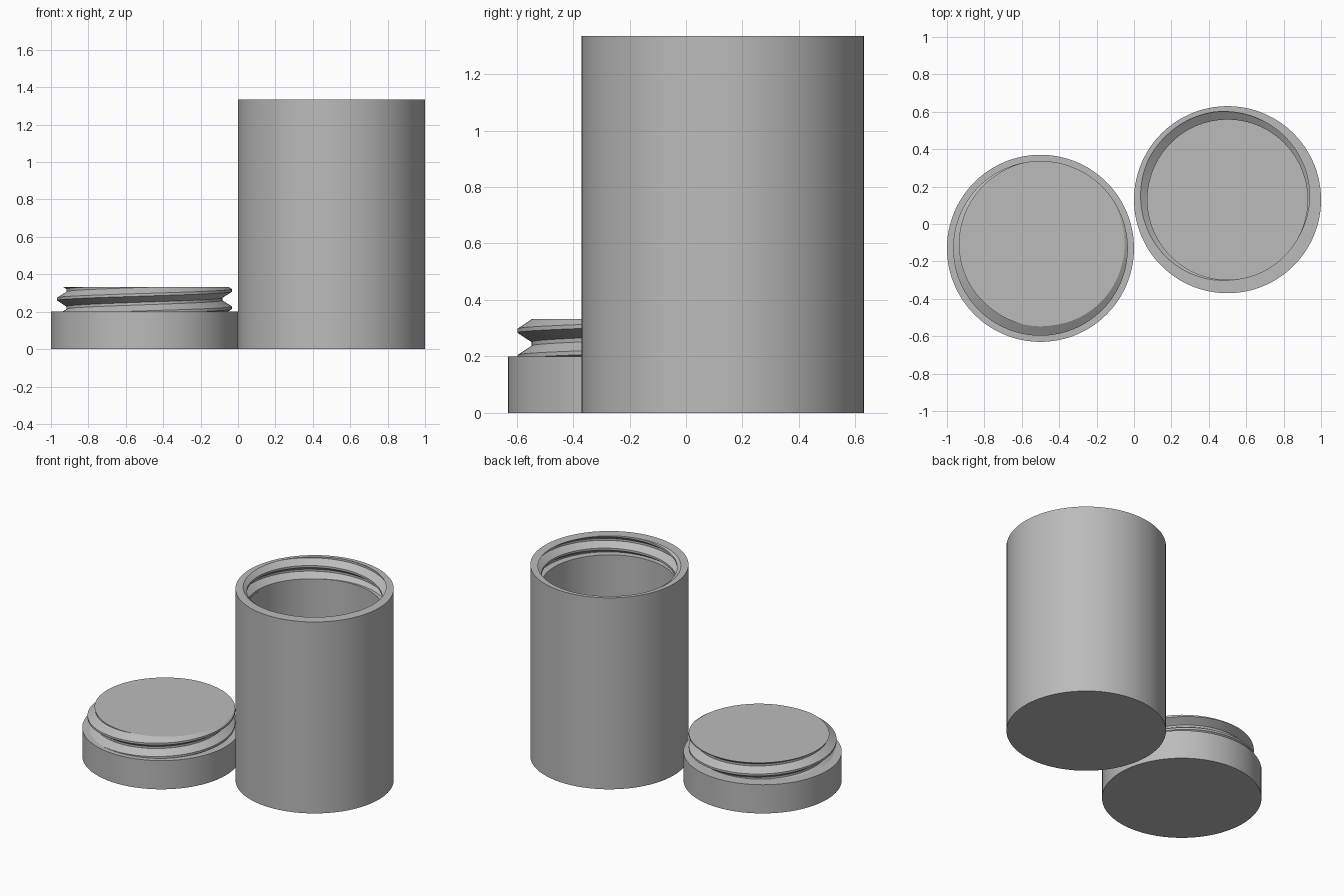
import bpy, bmesh, math

if "Cube" in bpy.data.objects:
    bpy.data.objects.remove(bpy.data.objects["Cube"])

SEG = 144            # columns around each part
PITCH = 0.093        # rise of the screw thread per turn
R = 0.5              # outer radius of both parts

grey = bpy.data.materials.new("plain grey")
grey.diffuse_color = (0.50, 0.50, 0.50, 1)
grey.use_nodes = True
grey.node_tree.nodes["Principled BSDF"].inputs["Base Color"].default_value = grey.diffuse_color


def thread_column(turn, phase, z_ref, z_lo, z_hi, r_root, r_crest):
    """Profile of a right-handed thread at one angle (in turns), clipped to a height range."""
    flat = 0.007                                   # half width of crest and root flats
    centre = z_ref + PITCH * (turn - phase)        # height of a crest at this angle

    def radius(z):
        d = abs((z - centre + PITCH / 2) % PITCH - PITCH / 2)
        t = (d - flat) / (PITCH / 2 - 2 * flat)
        return r_crest + (r_root - r_crest) * min(1, max(0, t))

    pts = []
    n = math.ceil((z_hi - z_lo) / PITCH) + 3
    for k in range(-n, n + 1):
        for off in (-flat, flat, PITCH / 2 - flat, PITCH / 2 + flat):
            z = min(z_hi, max(z_lo, centre + k * PITCH + off))
            pts.append((radius(z), z))
    return pts


def build_turned(name, centre, column):
    """Skin profile columns around a vertical axis and cap both ends."""
    bm = bmesh.new()
    cols = []
    for i in range(SEG + 1):
        a = 2 * math.pi * i / SEG
        cols.append([bm.verts.new((r * math.cos(a), r * math.sin(a), z))
                     for r, z in column(i / SEG)])
    for c, d in zip(cols, cols[1:]):
        for j in range(len(c) - 1):
            bm.faces.new((c[j], d[j], d[j + 1], c[j + 1]))
    bm.faces.new([c[0] for c in cols[:-1]])
    bm.faces.new([c[-1] for c in cols[:-1]])
    bmesh.ops.remove_doubles(bm, verts=bm.verts, dist=1e-5)
    bmesh.ops.recalc_face_normals(bm, faces=bm.faces)
    mesh = bpy.data.meshes.new(name)
    bm.to_mesh(mesh)
    bm.free()
    mesh.materials.append(grey)
    ob = bpy.data.objects.new(name, mesh)
    ob.location = centre
    bpy.context.collection.objects.link(ob)
    bpy.ops.object.select_all(action='DESELECT')
    ob.select_set(True)
    bpy.context.view_layer.objects.active = ob
    bpy.ops.object.shade_smooth_by_angle(angle=math.radians(25))
    return ob


# Screw lid, lying upside down: plain disc with a male thread on top
def lid_column(turn):
    return [(R, 0), (R, 0.2)] + thread_column(turn, 0, 0.314, 0.2, 0.333, 0.417, 0.467)


# Jar: plain outside, hollow bore, female thread cut into the mouth
def jar_column(turn):
    height, floor, mouth = 1.335, 0.07, 1.202
    bore = 0.428
    thread = thread_column(turn, 0.35, height, mouth, height, bore, 0.474)
    return [(bore, floor), (bore, mouth)] + thread + [(R, height), (R, 0)]


build_turned("lid", (-0.5, -0.13, 0), lid_column)
build_turned("jar", (0.5, 0.13, 0), jar_column)
